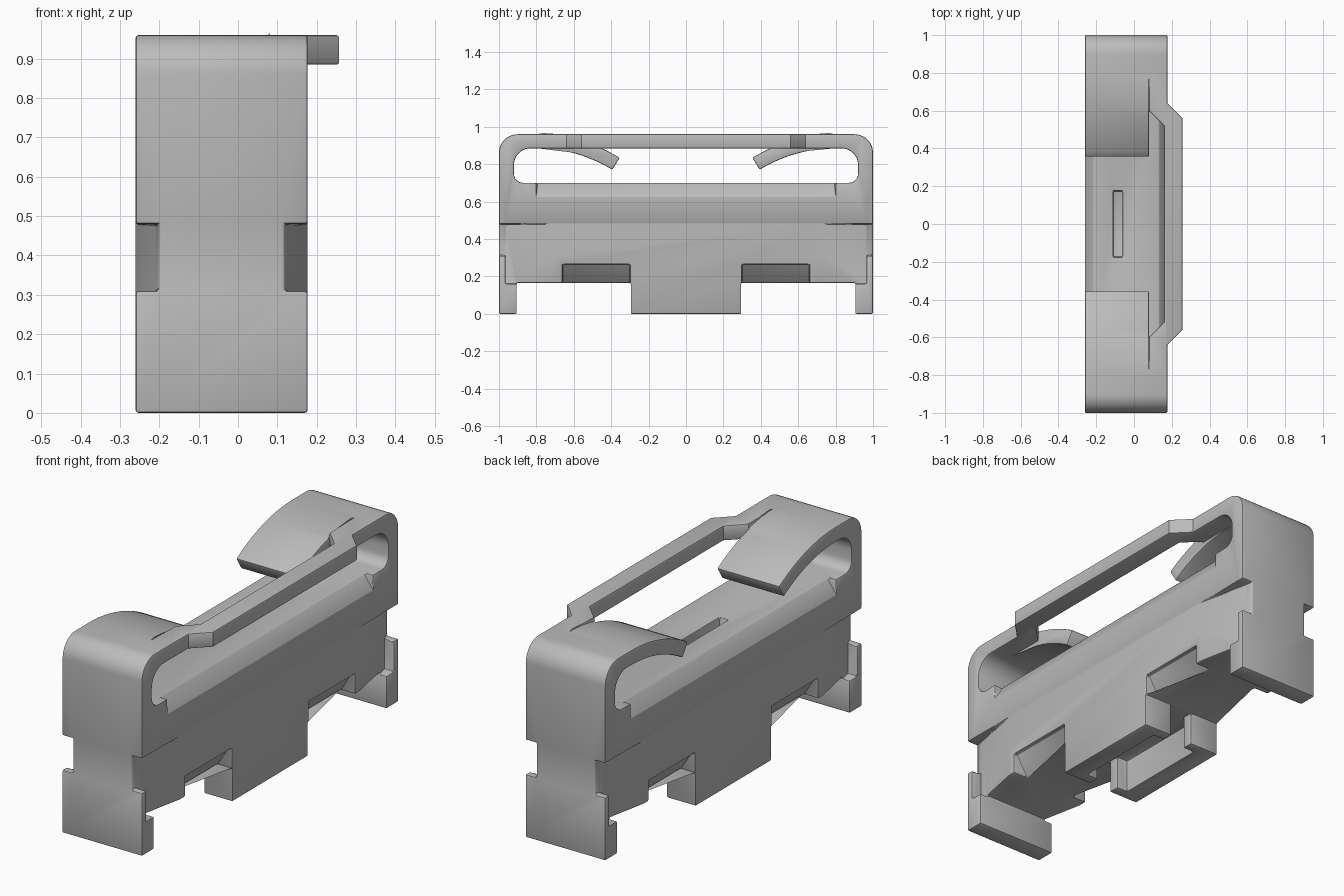
import bpy, bmesh, math

if "Cube" in bpy.data.objects:
    bpy.data.objects.remove(bpy.data.objects["Cube"])

mat = bpy.data.materials.new("plain_grey")
mat.use_nodes = True
GREY = (0.5, 0.5, 0.5, 1)
mat.diffuse_color = GREY
mat.node_tree.nodes["Principled BSDF"].inputs["Base Color"].default_value = GREY

X0, X1 = -0.26, 0.177      # side faces
MID = (X0 + X1) / 2
TOP, UNDER = 0.96, 0.885   # top strap
DECK, BELLY = 0.70, 0.165  # window sill and underside


def prism(name, pts, axis, lo, hi):
    """Extrude a 2D outline along x (points are y, z), y (x, z) or z (x, y)."""
    place = {"x": lambda p, t: (t, p[0], p[1]),
             "y": lambda p, t: (p[0], t, p[1]),
             "z": lambda p, t: (p[0], p[1], t)}[axis]
    bm = bmesh.new()
    rings = [[bm.verts.new(place(p, t)) for p in pts] for t in (lo, hi)]
    for ring in rings:
        bm.faces.new(ring)
    n = len(pts)
    for i in range(n):
        j = (i + 1) % n
        bm.faces.new((rings[0][i], rings[0][j], rings[1][j], rings[1][i]))
    bmesh.ops.recalc_face_normals(bm, faces=bm.faces)
    mesh = bpy.data.meshes.new(name)
    bm.to_mesh(mesh)
    bm.free()
    mesh.materials.append(mat)
    obj = bpy.data.objects.new(name, mesh)
    bpy.context.collection.objects.link(obj)
    return obj


def box(name, x0, x1, y0, y1, z0, z1):
    return prism(name, [(x0, y0), (x1, y0), (x1, y1), (x0, y1)], "z", z0, z1)


def arc(cy, cz, r, a0, a1, n=10):
    angles = [math.radians(a0 + (a1 - a0) * i / n) for i in range(n + 1)]
    return [(cy + r * math.cos(a), cz + r * math.sin(a)) for a in angles]


def mirrored(half):
    return half + [(-y, z) for y, z in reversed(half)]


def combine(target, other, operation):
    bpy.context.view_layer.objects.active = target
    mod = target.modifiers.new(operation, "BOOLEAN")
    mod.operation, mod.solver, mod.object = operation, "EXACT", other
    bpy.ops.object.modifier_apply(modifier=mod.name)
    bpy.data.objects.remove(other)


def cut(other):
    combine(body, other, "DIFFERENCE")


# Housing outline: foot, end legs, rounded shoulders and window
half = [(0.295, 0), (0.295, BELLY), (0.905, BELLY), (0.905, 0), (1, 0)]
half += arc(0.9, TOP - 0.1, 0.1, 0, 90)
half += [(0.8, TOP), (0.8, UNDER)]
half += arc(0.83, UNDER - 0.09, 0.09, 90, 0)
half += arc(0.87, DECK + 0.05, 0.05, 0, -90, 6)
body = prism("clip_housing", mirrored(half), "x", X0, X1)

# Offset top bar
bar = [(0.08, 0.8), (X1, 0.8), (X1, 0.64), (0.257, 0.56)]
bar += [(x, -y) for x, y in reversed(bar)]
bar += [(0.08, -0.6), (0.16, -0.52), (0.16, 0.52), (0.08, 0.6)]
combine(body, prism("top_bar", bar, "z", UNDER, TOP), "UNION")

# Curved spring tongues
R = 0.85
for s in (1, -1):
    outer = arc(0.8, TOP - R, R, 90, 121.6, 14)
    inner = arc(0.8, TOP - R, R - TOP + UNDER, 121.6, 90, 14)
    pts = [(s * y, z) for y, z in outer + inner]
    combine(body, prism("spring_tongue", pts, "x", X0, 0.08), "UNION")

for side in (1, -1):
    edge = X1 if side > 0 else X0
    far = edge + side * 0.1
    inset = lambda d: edge - side * d
    # Sloped sill along the window
    cut(prism("sill_cut", [(inset(0.045), DECK), (inset(0.045), DECK + 0.05), (far, DECK + 0.05),
                           (far, 0.625), (edge, 0.625)], "y", -0.8, 0.8))
    for s in (1, -1):
        # Tapered finger ramp, then the shallow notch through the end wall
        slope = lambda y: inset(0.06 * (y - 0.7) / 0.3)
        for y_end, z_low in ((0.965, BELLY - 0.005), (1.03, 0.31)):
            pts = [(edge, s * 0.7), (slope(y_end), s * y_end), (far, s * y_end), (far, s * 0.7)]
            cut(prism("ramp_cut", pts, "z", z_low, 0.48))
        # Sloped pocket beside the foot
        y0, y1 = sorted((s * 0.3, s * 0.66))
        cut(prism("pocket_cut", [(inset(0.08), BELLY - 0.05), (inset(0.08), BELLY),
                                 (inset(0.02), 0.265), (far, 0.265), (far, BELLY - 0.05)],
                  "y", y0, y1))

# Top slot, foot channel and underside chambers
cut(box("slot_cut", -0.11, -0.06, -0.175, 0.175, 0.62, DECK + 0.05))
cut(box("channel_cut", -0.16, 0.08, -0.24, 0.24, -0.05, BELLY))
cut(box("opening_cut", -0.1, 0.02, -0.4, 0.4, -0.05, BELLY))
for s in (1, -1):
    y0, y1 = sorted((s * 0.32, s * 0.68))
    cut(box("chamber_cut", -0.16, 0.08, y0, y1, BELLY - 0.05, 0.33))

# Softened edges
bpy.context.view_layer.objects.active = body
bevel = body.modifiers.new("soft_edges", "BEVEL")
bevel.width, bevel.segments = 0.007, 2
bevel.limit_method, bevel.angle_limit = "ANGLE", math.radians(50)
bevel.use_clamp_overlap = False
body.select_set(True)
bpy.ops.object.modifier_apply(modifier=bevel.name)
bpy.ops.object.shade_smooth_by_angle(angle=math.radians(30))

# Raised contact strips inside the chambers
for s in (1, -1):
    for y in (0.42, 0.58):
        box("contact_strip", -0.165, -0.152, s * y - 0.03, s * y + 0.03, 0.18, 0.3)
